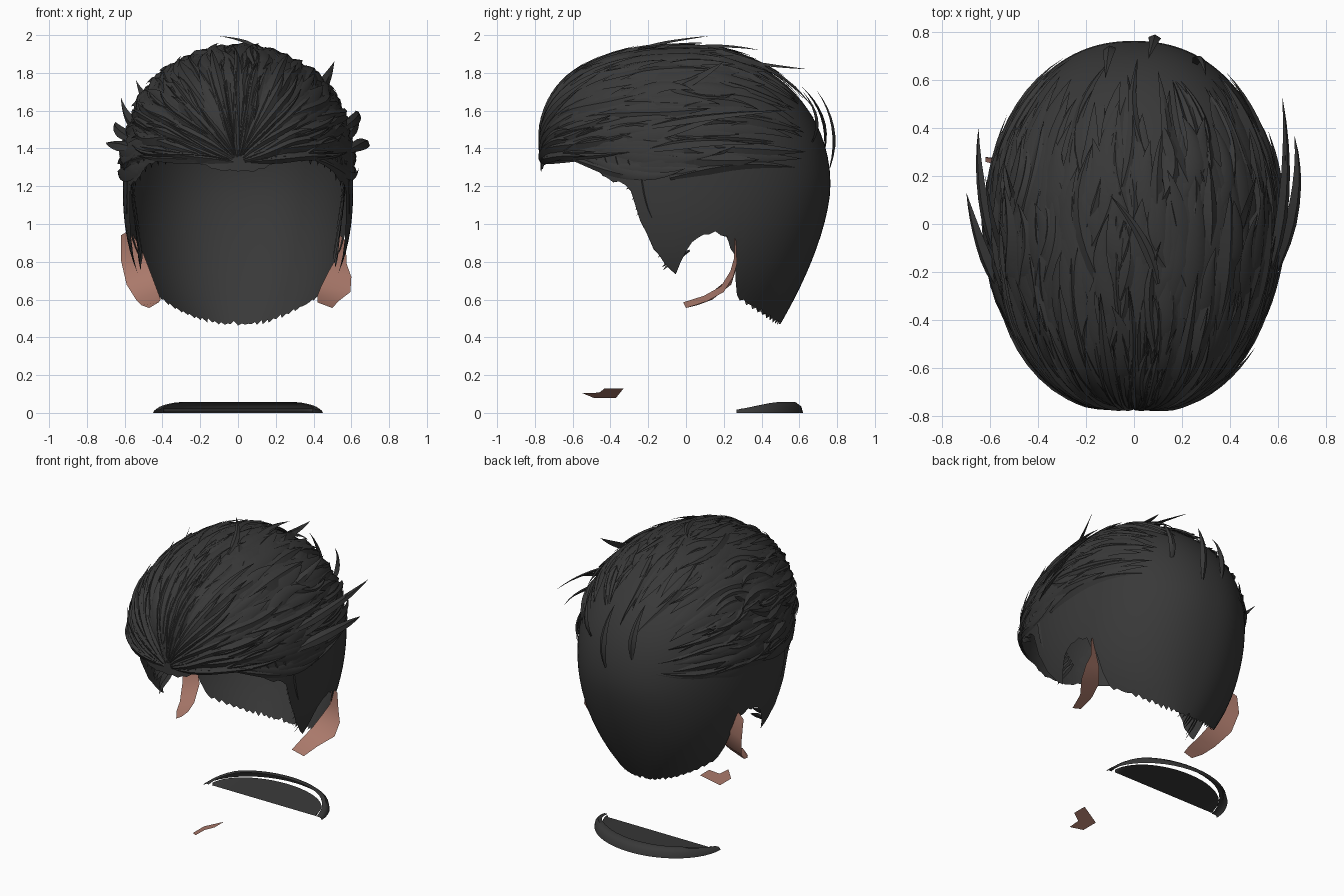
import bpy, bmesh, math, random
from mathutils import Vector
from mathutils.bvhtree import BVHTree

if "Cube" in bpy.data.objects:
    bpy.data.objects.remove(bpy.data.objects["Cube"])
random.seed(7)


def material(name, colour):
    m = bpy.data.materials.new(name)
    m.use_nodes = True
    m.diffuse_color = colour
    m.node_tree.nodes["Principled BSDF"].inputs["Base Color"].default_value = colour
    return m


HAIR = material("charcoal hair", (0.04, 0.04, 0.04, 1))
SKIN = material("skin", (0.40, 0.19, 0.145, 1))


def finish(name, bm, mat, angle=50):
    mesh = bpy.data.meshes.new(name)
    bm.to_mesh(mesh)
    bm.free()
    mesh.materials.append(mat)
    ob = bpy.data.objects.new(name, mesh)
    bpy.context.collection.objects.link(ob)
    bpy.ops.object.select_all(action='DESELECT')
    ob.select_set(True)
    bpy.context.view_layer.objects.active = ob
    bpy.ops.object.shade_smooth_by_angle(angle=math.radians(angle))


def skin_grid(bm, rows, closed=False):
    """Quads between successive rows of points."""
    vs = [[bm.verts.new(p) for p in r] for r in rows]
    n = len(rows[0])
    for a, b in zip(vs, vs[1:]):
        for i in range(n if closed else n - 1):
            j = (i + 1) % n
            bm.faces.new((a[i], b[i], b[j], a[j]))
    return vs


# Hair cap: horizontal sections whose size follows the height
TOP, MID, DROP = 1.935, 1.2, 0.73


def cap_point(a, z):
    if z >= MID:
        h = min((z - MID) / (TOP - MID), 1)
        w, f, b = (s * math.sqrt(1 - h ** p) for s, p in ((.61, 2.6), (.77, 3.9), (.765, 2.1)))
    else:
        q = (MID - z) / DROP
        w = .61 * math.sqrt(max(1 - .68 * q ** 2.3, .05))
        f, b = .77 * (1 - .3 * q), .765 - .265 * q ** 1.6
    s, c = math.sin(a), math.cos(a)
    x = w * math.copysign(abs(s) ** (.9 if c > 0 else .84), s)
    return Vector((x, c * (b if c > 0 else f), z))


# Lower hairline: fringe, sideburn, ear notch, nape
EDGE = [(-.8, 1.25), (-.765, 1.285), (-.74, 1.33), (-.6, 1.34), (-.5, 1.31), (-.4, 1.23),
        (-.3, 1.21), (-.27, 1.08), (-.17, .87), (-.06, .73), (0, .86), (.06, .94), (.15, .96),
        (.22, .93), (.26, .82), (.27, .62), (.5, .475), (.9, .475)]


def hairline(y):
    for (y0, z0), (y1, z1) in zip(EDGE, EDGE[1:]):
        if y0 <= y <= y1:
            return z0 + (z1 - z0) * (y - y0) / (y1 - y0)
    return 1.3


COLS, UPPER, LOWER, BREAK = 144, 16, 14, 1.42
bm = bmesh.new()
columns = []
for i in range(COLS):
    a = math.tau * i / COLS
    z = BREAK
    while z > hairline(cap_point(a, z).y):
        z -= .004
    jag = .4 if math.cos(a) < 0 else 1
    z += jag * (random.uniform(-.008, .008) + (.007 if i % 2 else -.007))
    zs = [TOP - (TOP - BREAK) * (k / UPPER) ** 2 for k in range(1, UPPER)]
    zs += [BREAK + (z - BREAK) * k / LOWER for k in range(LOWER + 1)]
    columns.append([cap_point(a, h) for h in zs])
rings = skin_grid(bm, list(zip(*columns)), closed=True)
pole = bm.verts.new((0, 0, TOP))
for i in range(COLS):
    bm.faces.new((pole, rings[0][i], rings[0][(i + 1) % COLS]))
bmesh.ops.recalc_face_normals(bm, faces=bm.faces)
surface = BVHTree.FromBMesh(bm)
finish("hair_cap", bm, HAIR, 60)

CENTRE = Vector((0, 0, 1.33))


def lock(bm, pts, normals, width, ridge):
    """Tapered lock with a three-sided section."""
    rows = []
    n = len(pts) - 1
    for k, (p, nor) in enumerate(zip(pts, normals)):
        t = k / n
        taper = min(1, .3 + 2.2 * t) * (1 - t ** 2.2) + .01
        tangent = pts[min(k + 1, n)] - pts[max(k - 1, 0)]
        side = tangent.cross(nor).normalized() * width * taper
        rows.append([p + side, p + nor * ridge * taper, p - side])
    skin_grid(bm, rows, closed=True)


# Swept locks: run over the cap from the fringe to the crown
bm = bmesh.new()
SEGS = 10
for _ in range(400):
    phi = math.radians(random.uniform(-104, 104))
    start = random.choice((.05, .3, 1, 1, 1)) * random.uniform(.6, 1.9)
    length = random.uniform(.5, 1.1)
    drift = random.uniform(-.2, .2)
    lift = random.choice((.004, .008, .015, .03))
    end = 2.8 if phi < .3 else 2.6
    pts, nors = [], []
    for k in range(SEGS + 1):
        t = k / SEGS
        th = start + (min(start + length, end) - start) * t
        ph = phi + drift * math.sin(t * 2.5)
        d = Vector((math.sin(ph) * math.sin(th), -math.cos(th), math.cos(ph) * math.sin(th)))
        hit, nor, _i, _d = surface.ray_cast(CENTRE, d)
        if hit is None or hit.z < (1.22 if hit.y < 0 else 1.26):
            break
        nor = nor if nor.dot(d) > 0 else -nor
        pts.append(hit + nor * (lift * t * t + .001))
        nors.append(nor)
    if len(pts) > SEGS:
        width = random.uniform(.03, .07) * (.25 + .75 * math.sin(min(start + length / 2, 2.4)))
        lock(bm, pts, nors, width, random.uniform(.010, .026))
bmesh.ops.recalc_face_normals(bm, faces=bm.faces)
finish("swept_locks", bm, HAIR, 45)


def loose(bm, root, bend, tip, width, tilt=0.0):
    """Free lock along a three-point curve."""
    a, b, c = Vector(root), Vector(bend), Vector(tip)
    pts = [a.lerp(b, k / 8).lerp(b.lerp(c, k / 8), k / 8) for k in range(9)]
    up = Vector((0, 0, tilt))
    normals = [((p - CENTRE).normalized() + up).normalized() for p in pts]
    lock(bm, pts, normals, width, width * .5)


# Loose locks: root, bend, tip, width
bm = bmesh.new()
for args in [
    ((.1, -.25, 1.93), (.06, -.05, 1.97), (-.1, .12, 1.995), .025),
    ((.1, 0, 1.93), (.08, .2, 1.95), (.12, .39, 1.92), .03),
    ((.15, .15, 1.88), (.15, .4, 1.84), (.1, .64, 1.82), .03),
    ((.42, -.1, 1.7), (.47, .05, 1.75), (.51, .2, 1.86), .035),
    ((.55, -.25, 1.5), (.67, .1, 1.58), (.62, .53, 1.6), .035, .8),
    ((.57, -.25, 1.38), (.72, .1, 1.46), (.67, .37, 1.42), .04, .8),
    ((.55, -.2, 1.44), (.64, 0, 1.52), (.63, .3, 1.6), .035, .8),
    ((-.55, -.3, 1.4), (-.65, -.1, 1.42), (-.70, .13, 1.43), .04, .8),
    ((-.55, -.2, 1.44), (-.66, .1, 1.5), (-.65, .4, 1.54), .035, .8),
    ((-.52, -.2, 1.5), (-.6, 0, 1.55), (-.62, .2, 1.67), .035),
    ((-.44, -.1, 1.62), (-.5, .1, 1.65), (-.54, .25, 1.76), .03),
    ((.08, .76, 1.3), (.1, .82, 1.52), (.06, .69, 1.71), .03),
    ((-.1, .73, 1.38), (-.1, .76, 1.58), (-.12, .61, 1.73), .03),
    ((.25, .66, 1.42), (.28, .74, 1.55), (.3, .62, 1.7), .025),
]:
    loose(bm, *args)
# Sideburn wisps and small tufts along the fringe edge
for s in (-1, 1):
    for k in range(14):
        t = k / 13
        y, z = -.28 + .2 * t, 1.22 - .42 * t
        x = s * (.56 - .05 * t)
        loose(bm, (x, y + .1, z + .06), (x * 1.03, y + .02, z + .02),
              (x * 1.01, y - random.uniform(.01, .05), z - random.uniform(.01, .05)), .02)
    for k in range(8):
        p = cap_point(s * (math.pi - .62 - .09 * k), 1.36)
        z = hairline(p.y)
        loose(bm, p, (p.x * 1.02, p.y + .03, z + .03), (p.x, p.y + .09, z - .025), .025)
bmesh.ops.recalc_face_normals(bm, faces=bm.faces)
finish("loose_locks", bm, HAIR, 45)

# Skin strips behind the ears: y, z, outer x, inner x
STRIPS = {
    "right_ear_skin": (-1, [(.26, .95, .62, .57), (.28, .82, .62, .5), (.24, .69, .59, .45),
                            (.14, .61, .54, .42), (.06, .58, .51, .41), (0, .565, .47, .42)]),
    "left_ear_skin": (1, [(.265, .92, .57, .54), (.27, .8, .575, .52), (.25, .73, .6, .48),
                          (.2, .65, .595, .44), (.11, .6, .53, .42), (0, .565, .5, .42)]),
}
for name, (s, strip) in STRIPS.items():
    bm = bmesh.new()
    skin_grid(bm, [[(s * xo, y, z - .01), (s * xi, y - .015, z + .02)]
                   for y, z, xo, xi in strip])
    finish(name, bm, SKIN, 40)

# Small loose skin flake, bent along x
bm = bmesh.new()
flake = [(-.55, .105), (-.49, .08), (-.37, .08), (-.33, .13), (-.43, .13), (-.46, .107)]
bm.faces.new([bm.verts.new(((z - .08) * 2.5, y, z)) for y, z in flake])
bmesh.ops.triangulate(bm, faces=bm.faces)
finish("skin_flake", bm, SKIN, 10)

# Collar: curved rim tapering to the ends, with a flat inner panel
bm = bmesh.new()
rim, panel = [], []
for k in range(25):
    a = (k / 12 - 1) * math.pi / 2
    c = max(math.cos(a), .02)
    x, y = .45 * math.sin(a), .26 + .36 * c
    h = .015 + .042 * min(1, 1.5 * c)
    rim.append([(x, y, 0), (x * .99, y - .01 * c, h * .6), (x * .96, y - .04 * c, h),
                (x * .91, y - .07 * c, h * .95)])
    panel.append([(x * .88, .285, .006), (x * .88, .285 + .258 * c, .022)])
skin_grid(bm, rim)
skin_grid(bm, panel)
finish("collar", bm, HAIR, 50)
